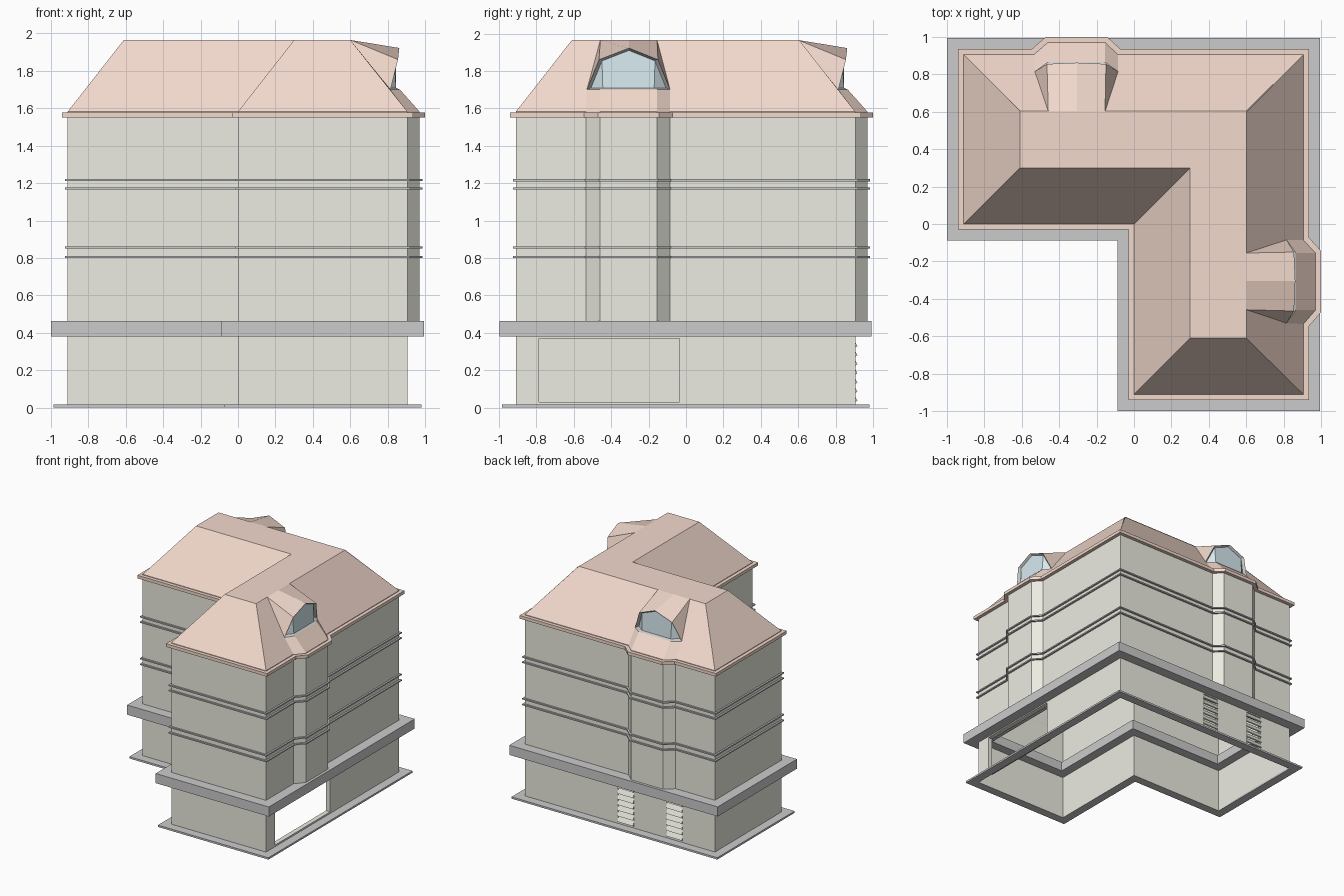
import bpy, bmesh
from mathutils import Vector, Matrix

if "Cube" in bpy.data.objects:
    bpy.data.objects.remove(bpy.data.objects["Cube"])


def material(name, rgb):
    m = bpy.data.materials.new(name)
    m.diffuse_color = (*rgb, 1)
    m.use_nodes = True
    m.node_tree.nodes["Principled BSDF"].inputs["Base Color"].default_value = m.diffuse_color
    return m


CREAM = material("cream", (0.84, 0.84, 0.76))
STONE = material("stone", (0.80, 0.83, 0.83))
TRIM = material("trim", (0.62, 0.63, 0.65))
TILE = material("tile", (0.90, 0.70, 0.61))
GLASS = material("glass", (0.68, 0.82, 0.86))


def make(name, polys, mat, recalc=True):
    """Mesh object from a list of polygons given as points."""
    bm = bmesh.new()
    for poly in polys:
        bm.faces.new([bm.verts.new(p) for p in poly])
    bmesh.ops.remove_doubles(bm, verts=bm.verts, dist=1e-4)
    if recalc:
        bmesh.ops.recalc_face_normals(bm, faces=bm.faces)
    me = bpy.data.meshes.new(name)
    bm.to_mesh(me)
    bm.free()
    me.materials.append(mat)
    ob = bpy.data.objects.new(name, me)
    bpy.context.collection.objects.link(ob)
    return ob


def offset(pts, d):
    """Mitred outward offset of a counter-clockwise outline."""
    out = []
    for i, p in enumerate(pts):
        p = Vector(p)
        a = (p - Vector(pts[i - 1])).normalized()
        b = (Vector(pts[(i + 1) % len(pts)]) - p).normalized()
        na, nb = Vector((a.y, -a.x)), Vector((b.y, -b.x))
        out.append(p + (na + nb) * d / (1 + na.dot(nb)))
    return out


def band(lo, z0, hi, z1):
    """Quads joining two outlines at two heights."""
    n = len(lo)
    return [[(*lo[i], z0), (*lo[(i + 1) % n], z0), (*hi[(i + 1) % n], z1), (*hi[i], z1)]
            for i in range(n)]


def ring(name, pts, d_in, d_out, z0, z1, mat):
    a, b = offset(pts, d_in), offset(pts, d_out)
    return make(name, band(b, z0, b, z1) + band(b, z1, a, z1)
                + band(a, z1, a, z0) + band(a, z0, b, z0), mat)


def swap(polys):
    """Mirror across the diagonal: the right side becomes the back side."""
    return [[(p[1], p[0], p[2]) for p in poly][::-1] for poly in polys]


# Outlines: plain L for the ground floor, L with two bays above
L = [(-.91, 0), (0, 0), (0, -.91), (.905, -.91), (.905, .905), (-.91, .905)]
bay = [(.905, -.535), (.97, -.46), (.97, -.155), (.905, -.085)]
upper = L[:4] + bay + [L[4]] + [(y, x) for x, y in reversed(bay)] + [L[5]]

# Ground floor walls, with a wide opening on the right and two vents behind
garage = (-.785, -.035, .03, .37)
vents = [(-.6, -.45, .03, .37), (-.135, .015, .03, .37)]
holes = {3: [garage], 4: vents}
polys = []
for i, p in enumerate(L):
    q = L[(i + 1) % 6]
    k = 0 if p[0] != q[0] else 1
    hs = holes.get(i, [])
    us = sorted([p[k], q[k]] + [u for h in hs for u in h[:2]])
    zs = [0, .03, .37, .42] if hs else [0, .42]
    for u0, u1 in zip(us, us[1:]):
        for z0, z1 in zip(zs, zs[1:]):
            if any(h[0] <= u0 < h[1] and h[2] <= z0 < h[3] for h in hs):
                continue
            pt = (lambda u, z: (u, p[1], z)) if k == 0 else (lambda u, z: (p[0], u, z))
            quad = [pt(u0, z0), pt(u1, z0), pt(u1, z1), pt(u0, z1)]
            polys.append(quad if p[k] < q[k] else quad[::-1])
make("ground_floor_walls", polys, CREAM, False)


def reveal(rect, depth):
    """Sides of a hole in the right wall."""
    u0, u1, z0, z1 = rect
    c = [(u0, z0), (u1, z0), (u1, z1), (u0, z1)]
    x = .905
    return [[(x, *c[i]), (x - depth, *c[i]), (x - depth, *c[(i + 1) % 4]), (x, *c[(i + 1) % 4])]
            for i in range(4)]


make("garage_opening_reveal", reveal(garage, .04), CREAM, False)
make("vent_reveals", swap(reveal(vents[0], .03) + reveal(vents[1], .03)), CREAM, False)

# Tilted louvre slats in the vents
bm = bmesh.new()
for u0, u1, z0, z1 in vents:
    for i in range(7):
        m = (Matrix.Translation(((u0 + u1) / 2, .902, z0 + (i + .5) * (z1 - z0) / 7))
             @ Matrix.Rotation(.45, 4, 'X') @ Matrix.Diagonal((u1 - u0, .010, .046, 1)))
        bmesh.ops.create_cube(bm, size=1, matrix=m)
me = bpy.data.meshes.new("vent_louvres")
bm.to_mesh(me)
bm.free()
me.materials.append(CREAM)
bpy.context.collection.objects.link(bpy.data.objects.new("vent_louvres", me))

# Upper walls and horizontal bands
make("upper_walls", band(upper, .42, upper, 1.56), CREAM, False)
ring("base_plinth", L, 0, .075, 0, .016, TRIM)
ring("ledge", L, -.08, .088, .38, .463, STONE)
for i, z in enumerate((.80, .85, 1.165, 1.21)):
    ring(f"string_course_{i + 1}", upper, 0, .015, z, z + .011, TRIM)
ring("eave", upper, 0, .03, 1.55, 1.577, TILE)

# Roof: sloped sides up to a flat L-shaped top, open where the dormers sit
E, T = 1.582, 1.965
top = [(-.61, .3), (.3, .3), (.3, -.61), (.6, -.61), (.6, .605), (-.61, .605)]


def eave(p):
    return (*p, E)


def flat(p):
    return (*p, T)


roof = [[flat(p) for p in top]]
for i in (0, 1, 2, 5):
    j = (i + 1) % 6
    roof.append([eave(L[i]), eave(L[j]), flat(top[j]), flat(top[i])])

D1, D2 = (.815, -.53, 1.7), (.815, -.085, 1.7)       # dormer feet
S1, S2 = (.865, -.46, 1.7), (.865, -.155, 1.7)       # sill
M1, M2 = (.855, -.465, 1.86), (.855, -.15, 1.86)     # shoulders
P = (.862, -.305, 1.922)                             # peak
R1, R, R2 = (.6, -.458, T), (.6, -.305, T), (.6, -.155, T)
b = [eave(p) for p in bay]
slope = [
    [eave(L[3]), b[0], D1, R1, flat(top[3])],
    [b[3], eave(L[4]), flat(top[4]), R2, D2],
    [b[0], b[1], S1, D1], [b[1], b[2], S2, S1], [b[2], b[3], D2, S2],
    [R1, D1, M1], [R2, M2, D2], [R1, M1, P, R], [R, P, M2, R2],
]
# the skirt closes the small step between the eave and the slope
make("roof", roof + slope + swap(slope) + band(upper, 1.57, upper, E), TILE)

# Dormer windows: a thin frame stepping back to folded glass
outer = [D1, S1, S2, D2, M2, P, M1]
c = Vector((.845, -.307, 1.795))
inner = []
for p in outer:
    v = c + (Vector(p) - c) * .9
    v.x = p[0] - .02
    inner.append(tuple(v))
frame = [[outer[i], outer[(i + 1) % 7], inner[(i + 1) % 7], inner[i]] for i in range(7)]
g = inner
panes = [[g[0], g[1], g[6]], [g[1], g[2], g[4], g[5], g[6]], [g[2], g[3], g[4]]]
for side, f in (("right", lambda a: a), ("back", swap)):
    make(f"{side}_dormer_frame", f(frame), TRIM, False)
    make(f"{side}_dormer_glass", f(panes), GLASS, False)
